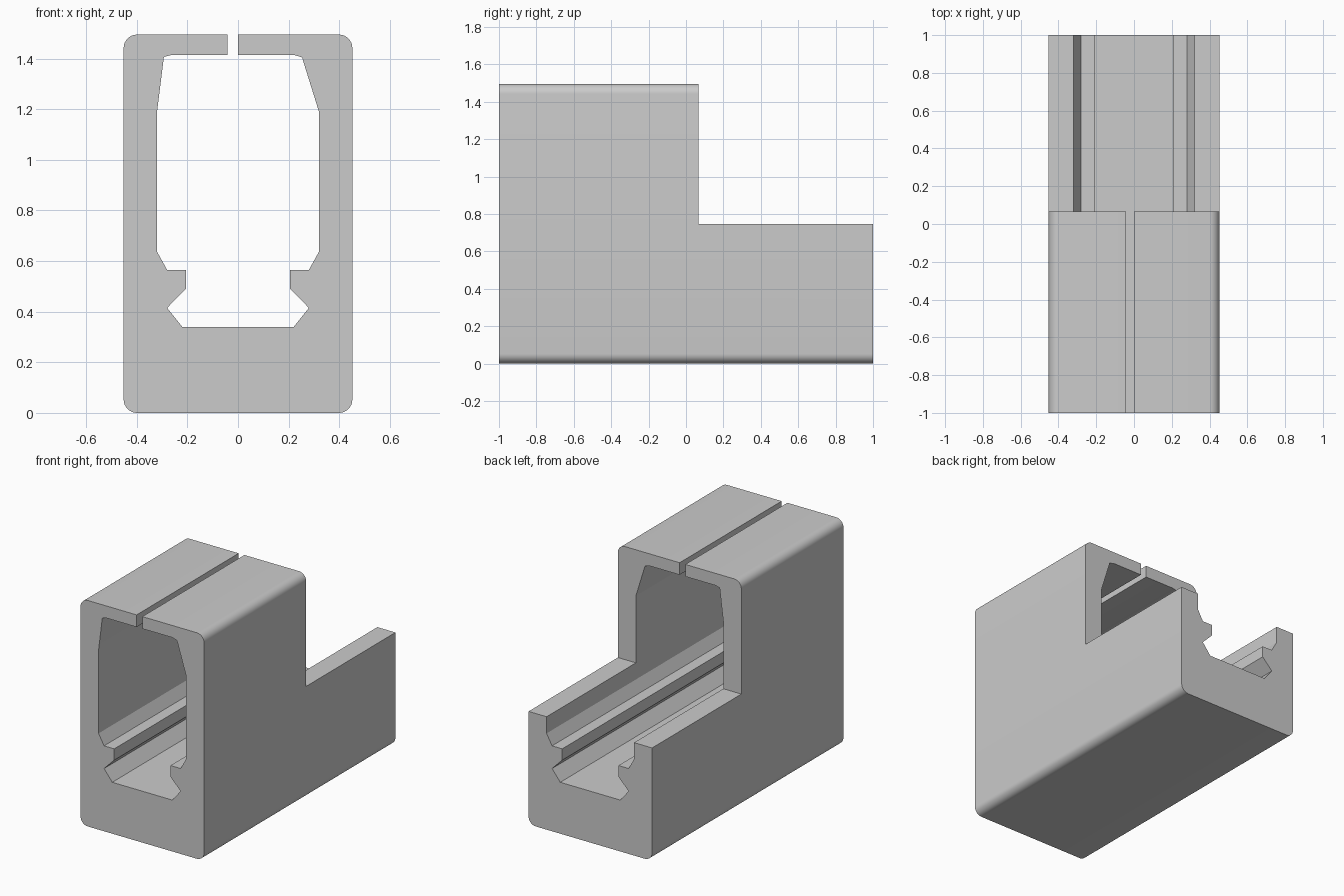
import bpy, bmesh, math

if "Cube" in bpy.data.objects:
    bpy.data.objects.remove(bpy.data.objects["Cube"])

W, H, R = 0.452, 1.495, 0.053      # half width, height, corner radius
SLIT_L, SLIT_R = -0.042, 0.0       # slit through the top wall
STEP_Y, STEP_Z = 0.067, 0.747      # notch at the rear


def corner(cx, cz, start, n=8):
    """Quarter-circle corner, counter-clockwise."""
    return [(cx + R * math.cos(math.radians(start + 90 * i / n)),
             cz + R * math.sin(math.radians(start + 90 * i / n)))
            for i in range(n + 1)]


def extrude_profile(name, pts, y0, y1):
    bm = bmesh.new()
    face = bm.faces.new([bm.verts.new((x, y0, z)) for x, z in pts])
    ext = bmesh.ops.extrude_face_region(bm, geom=[face])
    verts = [v for v in ext["geom"] if isinstance(v, bmesh.types.BMVert)]
    bmesh.ops.translate(bm, vec=(0, y1 - y0, 0), verts=verts)
    bmesh.ops.recalc_face_normals(bm, faces=bm.faces)
    mesh = bpy.data.meshes.new(name)
    bm.to_mesh(mesh)
    bm.free()
    obj = bpy.data.objects.new(name, mesh)
    bpy.context.collection.objects.link(obj)
    return obj


# Outer rounded shell, from the slit's left side round to its right side
outer = ([(SLIT_L, H)] + corner(-W + R, H - R, 90) + corner(-W + R, R, 180)
         + corner(W - R, R, 270) + corner(W - R, H - R, 0) + [(SLIT_R, H)])

# Channel wall with rail lip, mirrored; only the top chamfers differ
wall = [(0.32, 1.19), (0.32, 0.637), (0.28, 0.565), (0.206, 0.565),
        (0.206, 0.49), (0.28, 0.415), (0.22, 0.34)]
inner = ([(SLIT_R, 1.415), (0.22, 1.415), (0.253, 1.405)] + wall
         + [(-x, z) for x, z in reversed(wall)]
         + [(-0.293, 1.407), (-0.26, 1.415), (SLIT_L, 1.415)])

housing = extrude_profile("channel_housing", outer + inner, -1, 1)

# Rear upper notch
notch = extrude_profile("notch_cutter",
                        [(-1, STEP_Z), (1, STEP_Z), (1, 2), (-1, 2)], STEP_Y, 1.5)
notch.hide_render = True
cut = housing.modifiers.new("rear_notch", "BOOLEAN")
cut.operation = "DIFFERENCE"
cut.solver = "EXACT"
cut.object = notch
bpy.context.view_layer.objects.active = housing
housing.select_set(True)
bpy.ops.object.modifier_apply(modifier=cut.name)
bpy.data.objects.remove(notch)

bpy.ops.object.shade_smooth_by_angle(angle=math.radians(15))
